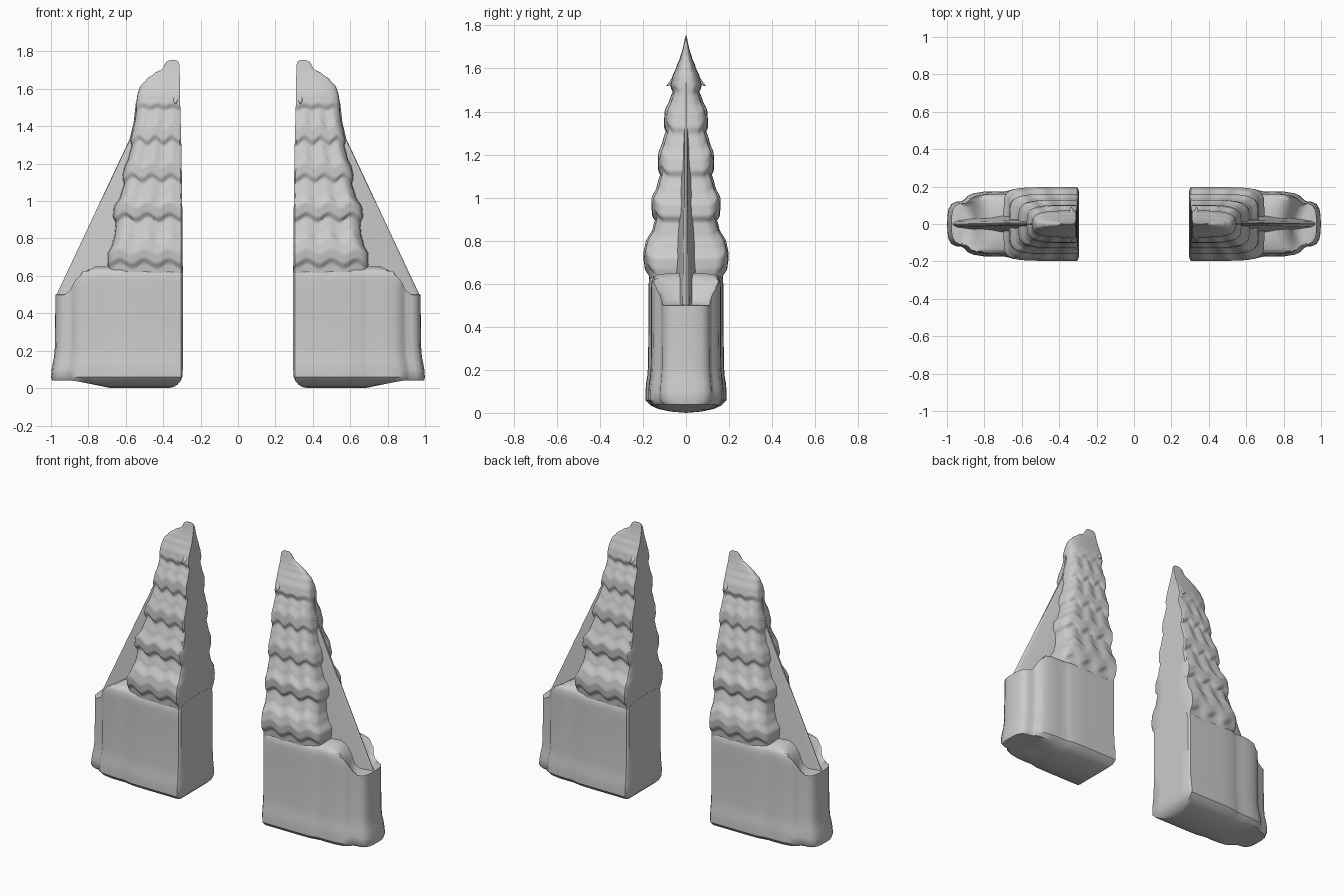
import bpy, bmesh, math
from mathutils import Vector

if "Cube" in bpy.data.objects:
    bpy.data.objects.remove(bpy.data.objects["Cube"])


def clamp(t):
    return max(0.0, min(1.0, t))


def sample(table, z):
    """Smoothly interpolate rows of (z, a, b, ...) at height z."""
    if z <= table[0][0]:
        return table[0][1:]
    for p, q in zip(table, table[1:]):
        if z <= q[0]:
            t = (z - p[0]) / (q[0] - p[0])
            t = 0.5 * t + 0.5 * t * t * (3 - 2 * t)
            return [a + (b - a) * t for a, b in zip(p[1:], q[1:])]
    return table[-1][1:]


def finish(bm, name, mirror_y=False, angle=40):
    """Weld, shade smooth and mirror to the other gate half."""
    bmesh.ops.remove_doubles(bm, verts=bm.verts, dist=1e-5)
    bmesh.ops.recalc_face_normals(bm, faces=bm.faces)
    me = bpy.data.meshes.new(name)
    bm.to_mesh(me)
    bm.free()
    ob = bpy.data.objects.new(name, me)
    bpy.context.collection.objects.link(ob)
    bpy.ops.object.select_all(action='DESELECT')
    ob.select_set(True)
    bpy.context.view_layer.objects.active = ob
    bpy.ops.object.shade_smooth_by_angle(angle=math.radians(angle))
    mod = ob.modifiers.new("other_half", 'MIRROR')
    mod.use_axis = (True, mirror_y, False)
    mod.use_mirror_merge = False
    return ob


def loft(name, half_rings):
    """Skin half outlines (y <= 0), closed by reflecting them to the back."""
    bm = bmesh.new()
    rings = []
    for half in half_rings:
        pts = [(x, -y, z) for x, y, z in half] + [(x, y, z) for x, y, z in reversed(half)]
        rings.append([bm.verts.new(p) for p in pts])
    n = len(rings[0])
    for r, s in zip(rings, rings[1:]):
        for i in range(n):
            j = (i + 1) % n
            bm.faces.new((r[i], r[j], s[j], s[i]))
    bm.faces.new(rings[0])
    bm.faces.new(rings[-1])
    return finish(bm, name)


# Pedestal: stepped plan, flared foot, rounded underside and shoulder
plan = [(.295, 0), (.295, .09), (.295, .165), (.305, .177), (.35, .178), (.45, .178),
        (.55, .178), (.64, .176), (.67, .168), (.69, .164), (.74, .165), (.79, .163),
        (.84, .155), (.87, .142), (.885, .124), (.90, .115), (.93, .112), (.955, .10),
        (.97, .075), (.976, .04), (.977, 0)]
# height, depth factor, outward growth
levels = [(0, .0, .0), (.006, .4, .008), (.018, .72, .014), (.035, .93, .018),
          (.06, 1.06, .022), (.10, 1.06, .019), (.14, 1.04, .012), (.17, 1.01, .006),
          (.22, .99, .002), (.40, .98, 0), (.46, .98, 0), (.50, .98, 0), (.54, .98, 0),
          (.58, .98, 0), (.61, .97, -.004), (.63, .92, -.012), (.643, .8, -.025),
          (.65, .4, -.04), (.652, 0, -.05)]
rings = []
for z, fy, grow in levels:
    inner = .295 + .08 * (1 - math.sqrt(1 - (1 - clamp(z / .08)) ** 2))
    ring = []
    for x, y in plan:
        top = .65 - .05 * clamp((x - .8) / .07) - .10 * clamp((x - .86) / .05)
        low = .04 * clamp((x - .68) / .18)
        h = max(low, min(z, top + .05 * (z - .6)))
        ring.append((max(inner, x + grow * clamp((x - .6) / .3)), y * fy, h))
    rings.append(ring)
loft("pedestal", rings)

# Tiered tower: height, inner x, outer x, half depth
tower = [(.55, .296, .68, .160), (.65, .296, .695, .172), (.685, .296, .70, .192),
         (.73, .296, .70, .197), (.78, .296, .675, .188), (.84, .297, .66, .155),
         (.90, .297, .655, .140), (.93, .297, .67, .157), (.98, .298, .665, .161),
         (1.04, .299, .63, .135), (1.11, .300, .61, .116), (1.14, .300, .62, .129),
         (1.19, .301, .61, .129), (1.25, .302, .585, .108), (1.31, .303, .57, .090),
         (1.34, .304, .575, .102), (1.39, .305, .565, .099), (1.45, .307, .55, .075),
         (1.49, .308, .545, .060), (1.52, .309, .545, .072), (1.56, .310, .54, .064),
         (1.61, .310, .525, .044), (1.65, .310, .49, .028), (1.685, .312, .445, .017),
         (1.705, .312, .405, .012), (1.73, .313, .392, .007), (1.745, .318, .382, .004),
         (1.754, .33, .365, .001)]
rings = []
for k in range(141):
    z = .55 + (1.754 - .55) * k / 140
    x0, x1, hy = sample(tower, z)
    p = 7 - 4 * clamp((z - .7) / .9)
    amp = .015 * clamp((1.58 - z) / .2)
    ring = [(x0, 0, z - amp), (x0, hy * .5, z - amp), (x0, hy * .93, z - amp)]
    for i in range(37):
        t = i / 36
        u = .5 * t + .5 * (1 - (1 - t) ** 2.5)
        y = hy * max(0, 1 - u ** p) ** (1 / p)
        x = x0 + .008 + (x1 - x0 - .008) * u
        ring.append((x, y, z - amp * math.cos(6 * math.pi * u)))
    rings.append(ring)
loft("tiered_tower", rings)

# Sloping side wall: tapers to a thin outer ridge
edge = [(.46, .972), (.50, .970), (1.33, .58), (1.42, .558), (1.52, .547), (1.60, .528)]
rings = []
for z, xo in edge:
    d = .10 * (1 - .7 * clamp((z - .46) / 1.1))
    w = xo - .36
    rings.append([(.36, 0, z), (.36, d, z), (.36 + w * .4, d * .75, z),
                  (.36 + w * .7, d * .42, z), (xo - .02, d * .16, z),
                  (xo - .003, .006, z), (xo, 0, z)])
loft("side_wall", rings)

# Small spurs on the inner corners under the cap
bm = bmesh.new()
bmesh.ops.create_cone(bm, cap_ends=True, segments=12, radius1=.024, radius2=.002, depth=.07)
turn = Vector((0, -.8, -.6)).to_track_quat('Z', 'Y').to_matrix()
bmesh.ops.rotate(bm, verts=bm.verts, matrix=turn)
bmesh.ops.translate(bm, verts=bm.verts, vec=(.334, -.062, 1.54))
finish(bm, "corner_spur", mirror_y=True)
